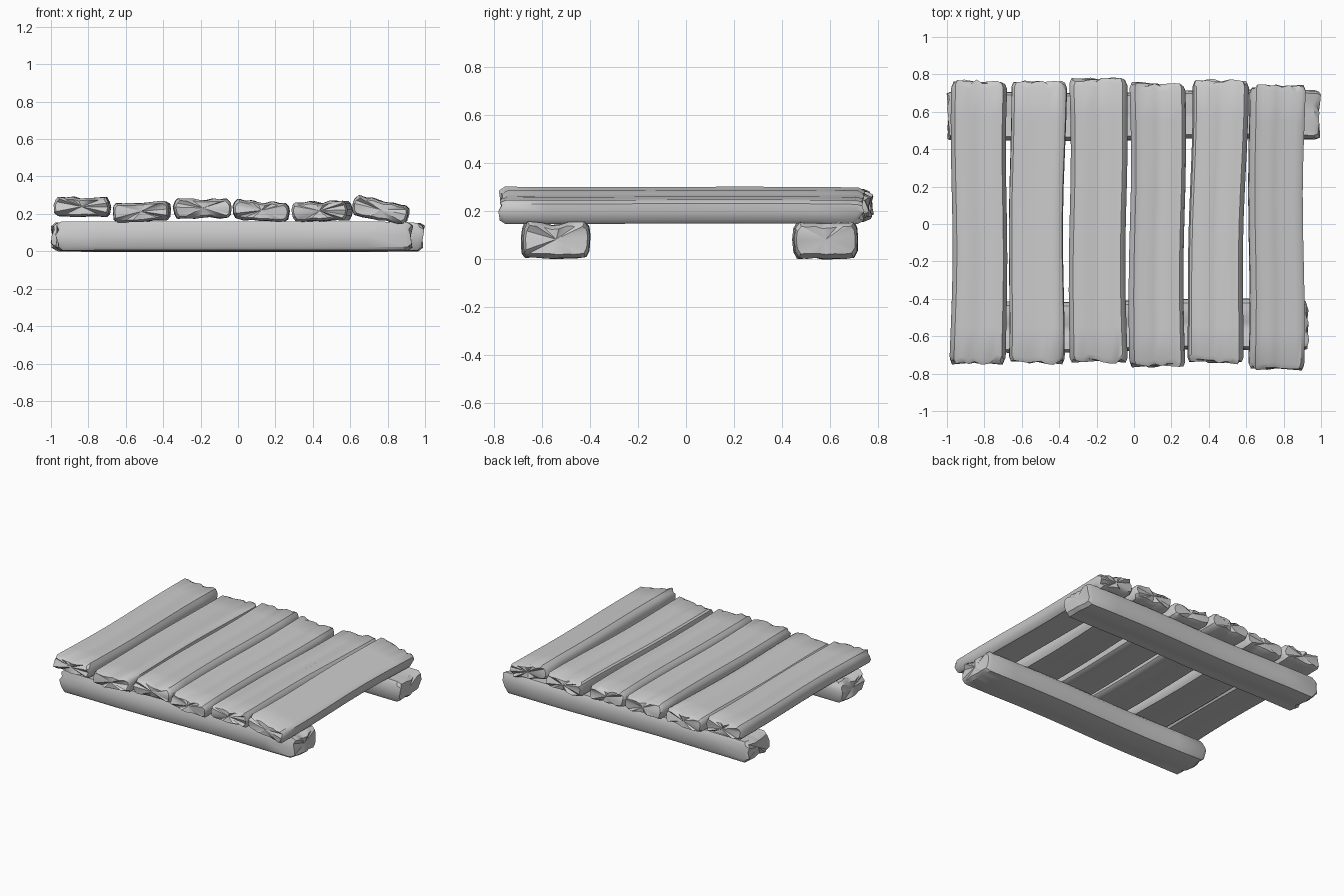
import bpy, bmesh, math, random
from mathutils import Vector

if "Cube" in bpy.data.objects:
    bpy.data.objects.remove(bpy.data.objects["Cube"])

random.seed(11)

# half outline of a worn timber: (across, up), both in -1..1, from left to right
TOP = [(-1.0, 0.2), (-0.96, 0.66), (-0.85, 0.95), (-0.6, 0.9), (-0.35, 0.96),
       (-0.1, 0.84), (0.15, 0.8), (0.4, 0.96), (0.65, 0.9), (0.85, 0.93), (0.96, 0.6)]
BOTTOM = [(1.0, 0.1), (0.97, -0.6), (0.87, -0.92), (0.6, -0.94), (0.3, -0.88),
          (0.0, -0.96), (-0.3, -0.93), (-0.6, -0.97), (-0.86, -0.92), (-0.97, -0.55)]


def timber(name, start, end, half_w, half_h, tilt=0.0, jag=0.016, wobble=0.006):
    """Rough-sawn timber lofted between two points, with ragged ends."""
    start, end = Vector(start), Vector(end)
    axis = (end - start).normalized()
    across = axis.cross(Vector((0, 0, 1))).normalized()
    up = across.cross(axis)
    c, s = math.cos(tilt), math.sin(tilt)
    across, up = across * c - up * s, up * c + across * s
    # long grain: the outline wanders a little, constant along the length
    outline = [(u + random.uniform(-.02, .02), v + random.uniform(-.09, .06))
               for u, v in TOP + BOTTOM]
    length = (end - start).length
    n = 8
    # ring spec: distance along, width scale, height scale, ragged side (-1, 0, 1)
    specs = [(0, .93, .76, -1), (.025, 1, 1, -1)]
    specs += [(length * i / n, 1, 1, 0) for i in range(1, n)]
    specs += [(length - .025, 1, 1, 1), (length, .93, .76, 1)]
    rag = {e: [random.uniform(-jag, jag * .8) for _ in outline] for e in (-1, 0, 1)}
    phase = random.uniform(0, 6.28)
    bm = bmesh.new()
    rings = []
    for d, sw, sh, e in specs:
        sway = wobble * math.sin(phase + 4.5 * d)
        narrow = 1 - .03 * math.sin(math.pi * d / length)
        ring = []
        for k, (u, v) in enumerate(outline):
            off = e * rag[e][k]
            chip = random.uniform(-.05, .03) if e else 0
            p = (start + axis * (d + off)
                 + across * (u * half_w * sw * narrow + sway)
                 + up * (v * half_h * (sh + chip)))
            ring.append(bm.verts.new(p))
        rings.append(ring)
    m = len(outline)
    for a, b in zip(rings, rings[1:]):
        for k in range(m):
            bm.faces.new((a[k], a[(k + 1) % m], b[(k + 1) % m], b[k]))
    for ring in (rings[0], rings[-1]):
        mid = bm.verts.new(sum((v.co for v in ring), Vector()) / m)
        for k in range(m):
            bm.faces.new((ring[k], ring[(k + 1) % m], mid))
    bmesh.ops.recalc_face_normals(bm, faces=bm.faces)
    mesh = bpy.data.meshes.new(name)
    bm.to_mesh(mesh)
    bm.free()
    obj = bpy.data.objects.new(name, mesh)
    bpy.context.collection.objects.link(obj)
    bpy.ops.object.select_all(action='DESELECT')
    obj.select_set(True)
    bpy.context.view_layer.objects.active = obj
    bpy.ops.object.shade_smooth_by_angle(angle=math.radians(35))
    return obj


# deck planks: x at front, x at back, y front, y back, z centre, half width, tilt
planks = [
    (-.832, -.825, -.74, .76, .237, .150, .01),
    (-.525, -.512, -.74, .755, .211, .150, -.06),
    (-.192, -.192, -.735, .772, .230, .153, .0),
    (.120, .124, -.76, .748, .217, .149, .07),
    (.430, .460, -.735, .763, .215, .148, -.03),
    (.757, .763, -.77, .735, .222, .150, .19),
]
for i, (xf, xb, yf, yb, z, w, tilt) in enumerate(planks):
    timber(f"deck_plank_{i + 1}", (xf, yf, z), (xb, yb, z), w, .056, tilt)

# two supporting beams under the deck
timber("front_beam", (-.97, -.553, .08), (.925, -.535, .08), .14, .082, jag=.014)
timber("back_beam", (-.99, .572, .08), (.99, .588, .08), .132, .082, jag=.014)
